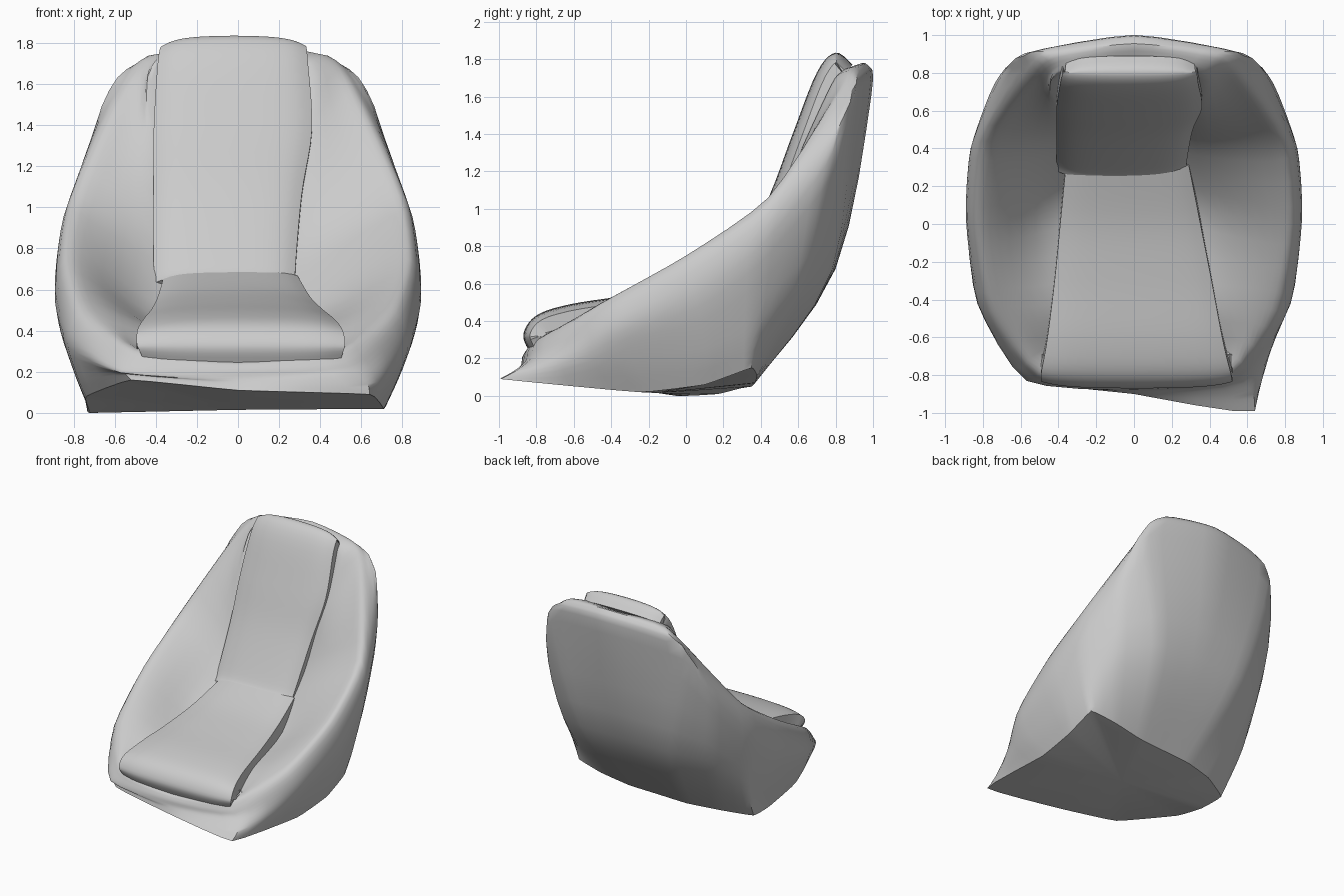
import bpy
import math
from mathutils import Vector

cube = bpy.data.objects.get("Cube")
if cube:
    bpy.data.objects.remove(cube, do_unlink=True)

# Single upholstery colour
fabric = bpy.data.materials.new("grey_fabric")
fabric.use_nodes = True
colour = (0.6, 0.6, 0.6, 1)
fabric.diffuse_color = colour
fabric.node_tree.nodes["Principled BSDF"].inputs["Base Color"].default_value = colour


def smooth_path(points, steps, closed=False, bend=1.0):
    """Pass a curve through the points; a low bend keeps its spans straight."""
    pts = [Vector(p) for p in points]
    count = len(pts)

    def at(i):
        return pts[i % count] if closed else pts[max(0, min(count - 1, i))]

    result = []
    for i in range(count if closed else count - 1):
        a, b, c, d = (at(i + k) for k in (-1, 0, 1, 2))
        for s in range(steps):
            t = s / steps
            start, end = (c - a) * bend / 2, (d - b) * bend / 2
            result.append(b + start * t + (3 * (c - b) - 2 * start - end) * t ** 2
                          + (2 * (b - c) + start + end) * t ** 3)
    if not closed:
        result.append(pts[-1])
    return result


def loft(name, rings, cap_start=None, cap_ends=False, crease=40):
    """Join closed rings of equal length into a skin."""
    size = len(rings[0])
    verts = [v for ring in rings for v in ring]
    faces = []
    for r in range(len(rings) - 1):
        for i in range(size):
            j = (i + 1) % size
            faces.append((r * size + i, r * size + j,
                          (r + 1) * size + j, (r + 1) * size + i))
    if cap_start:
        verts.append(Vector(cap_start))
        faces += [((i + 1) % size, i, len(verts) - 1) for i in range(size)]
    if cap_ends:
        last = (len(rings) - 1) * size
        faces.append(tuple(reversed(range(size))))
        faces.append(tuple(range(last, last + size)))
    mesh = bpy.data.meshes.new(name)
    mesh.from_pydata(verts, [], faces)
    mesh.materials.append(fabric)
    mesh.polygons.foreach_set("use_smooth", [True] * len(mesh.polygons))
    mesh.set_sharp_from_angle(angle=math.radians(crease))
    obj = bpy.data.objects.new(name, mesh)
    bpy.context.collection.objects.link(obj)
    return obj


def mirrored(half):
    """Complete a half outline running from front centre to back centre."""
    return half + [(-x, y, z) for x, y, z in reversed(half[1:-1])]


# Uneven floor outline: left side from front to back, then right side to front
bottom = [(0, -.9, .11), (.64, -.99, .09), (.71, -.25, .02), (.73, .1, .06),
          (.72, .35, .15), (.5, .38, .11), (.25, .37, .07), (0, .36, .06),
          (-.25, .35, .05), (-.5, .29, .04), (-.73, .17, .01), (-.72, -.05, 0),
          (-.74, -.36, .08), (-.52, -.83, .16)]
# Shell outlines, each from front centre round the side to back centre
waist = mirrored([(0, -.89, .14), (.63, -.9, .14), (.79, -.4, .2), (.81, .1, .25),
                  (.79, .36, .38), (.67, .62, .6), (.4, .78, .67), (0, .8, .68)])
waist[-1] = (-.55, -.82, .19)
belly = mirrored([(0, -.88, .17), (.57, -.83, .2), (.83, -.42, .36), (.89, .05, .54),
                  (.865, .4, .8), (.74, .74, 1.22), (.59, .89, 1.52), (0, .99, 1.6)])
rim = mirrored([(0, -.87, .22), (.52, -.82, .25), (.77, -.46, .48), (.85, 0, .735),
                (.805, .44, 1.05), (.58, .8, 1.57), (.46, .91, 1.72), (0, .97, 1.77)])
pad = mirrored([(0, -.82, .25), (.5, -.78, .31), (.66, -.44, .49), (.72, 0, .7),
                (.66, .42, .99), (.5, .73, 1.5), (.39, .84, 1.73), (0, .9, 1.76)])
hollow = mirrored([(0, -.6, .25), (.44, -.7, .3), (.45, -.43, .42), (.41, .08, .5),
                   (.37, .43, .84), (.37, .61, 1.3), (.36, .79, 1.68), (0, .86, 1.72)])
# The back cushion sits to the right, so the hollow follows it there
hollow = [(x - .04 if y > 0 else x, y, z) for x, y, z in hollow]
tuck = [(x * .4, y + .06, z - .07) for x, y, z in hollow]

# Shell: smooth along each outline, then from the floor over the rim and inside
outlines = ((bottom, .3), (waist, .4), (belly, .6), (rim, .6), (pad, .8), (hollow, .8), (tuck, .8))
loops = [smooth_path(r, 4, closed=True, bend=b) for r, b in outlines]
columns = [smooth_path(column, 4) for column in zip(*loops)]
loft("seat_shell", list(zip(*columns)), cap_start=(0, -.15, .015))


def cushion(name, stations, crown, depth):
    """Crowned pad following stations of (y, z, right edge x, left edge x)."""
    path = smooth_path([(y, z, 0) for y, z, _, _ in stations], 5)
    edges = smooth_path([(a, b, 0) for _, _, a, b in stations], 5)
    across = [i / 10 - 1 for i in range(21)]
    rings = []
    for i, (p, edge) in enumerate(zip(path, edges)):
        along = (path[min(i + 1, len(path) - 1)] - path[max(i - 1, 0)]).normalized()
        normal = Vector((0, -along.y, along.x))
        centre, half = (edge.x + edge.y) / 2, (edge.y - edge.x) / 2
        top = [Vector((centre + half * t, p.x, p.y))
               - normal * crown * (.4 * t * t + .6 * t ** 6) for t in across]
        under = [v - normal * depth for v in (top[-1], top[0])]
        rings.append(top + under)
    return loft(name, rings, cap_ends=True, crease=50)


# Seat cushion rolls over its front edge and rises to the rear
cushion("seat_cushion", [(-.84, .24, -.46, .5), (-.87, .33, -.49, .52), (-.8, .43, -.49, .51),
                         (-.62, .49, -.46, .47), (-.3, .54, -.42, .41),
                         (0, .6, -.39, .35), (.3, .7, -.36, .29)], .035, .15)
# Back cushion leans back and rolls over the top of the shell
cushion("back_cushion", [(.24, .67, -.4, .28), (.29, .74, -.41, .28), (.45, 1.08, -.41, .31),
                         (.57, 1.4, -.41, .36), (.7, 1.73, -.39, .34), (.8, 1.835, -.37, .33),
                         (.89, 1.77, -.36, .32)], .05, .1)
